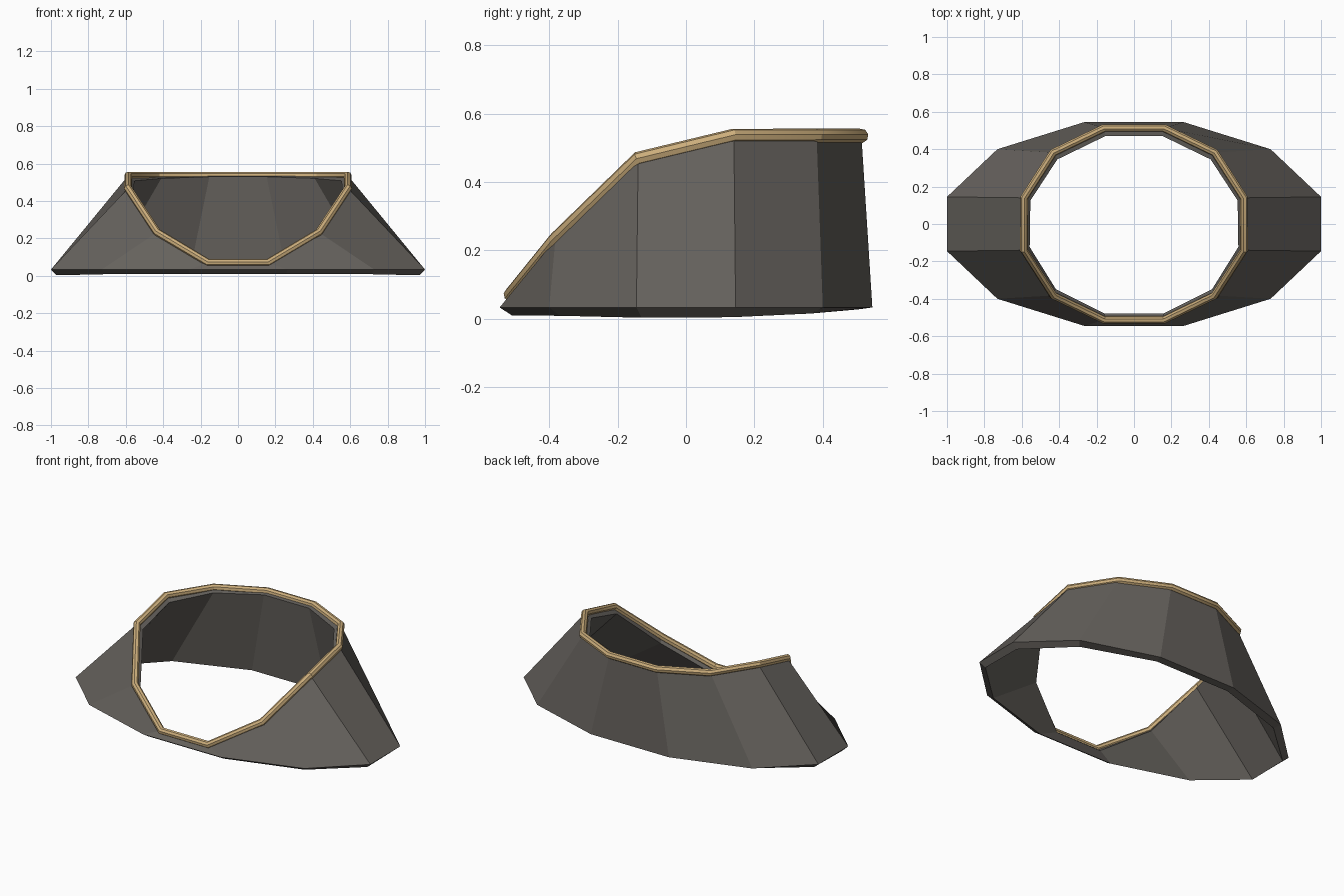
import bpy
import bmesh

if "Cube" in bpy.data.objects:
    bpy.data.objects.remove(bpy.data.objects["Cube"])


def material(name, rgb):
    m = bpy.data.materials.new(name)
    m.diffuse_color = (*rgb, 1.0)
    m.use_nodes = True
    m.node_tree.nodes["Principled BSDF"].inputs["Base Color"].default_value = m.diffuse_color
    return m


def ring(quarter):
    """Mirror three (x, y, z_back, z_front) points into a closed 12-point loop."""
    right = [(x, y, zb) for x, y, zb, zf in quarter]
    left = [(-x, y, zb) for x, y, zb, zf in reversed(quarter)]
    front_left = [(-x, -y, zf) for x, y, zb, zf in quarter]
    front_right = [(x, -y, zf) for x, y, zb, zf in reversed(quarter)]
    return right + left + front_left + front_right


charcoal = material("charcoal", (0.13, 0.12, 0.108))
gold = material("gold", (0.60, 0.42, 0.20))

base = ring([(1.0, 0.145, 0.033, 0.033), (0.73, 0.40, 0.033, 0.033),
             (0.265, 0.545, 0.033, 0.033)])
rim = ring([(0.588, 0.14, 0.535, 0.468), (0.432, 0.382, 0.535, 0.232),
            (0.16, 0.513, 0.535, 0.07)])

# Flared collar wall, thickened inward
bm = bmesh.new()
low = [bm.verts.new(p) for p in base]
high = [bm.verts.new(p) for p in rim]
n = len(low)
for i in range(n):
    j = (i + 1) % n
    bm.faces.new((low[i], low[j], high[j], high[i]))
mesh = bpy.data.meshes.new("collar_wall")
bm.to_mesh(mesh)
bm.free()
mesh.materials.append(charcoal)
wall = bpy.data.objects.new("collar_wall", mesh)
bpy.context.collection.objects.link(wall)
thick = wall.modifiers.new("thickness", 'SOLIDIFY')
thick.thickness = 0.043
thick.offset = -1
thick.use_even_offset = True

# Gold piping that follows the upper edge
curve = bpy.data.curves.new("rim_piping", 'CURVE')
curve.dimensions = '3D'
curve.bevel_depth = 0.021
curve.bevel_resolution = 2
spline = curve.splines.new('POLY')
spline.points.add(n - 1)
for point, co in zip(spline.points, rim):
    point.co = (*co, 1.0)
spline.use_cyclic_u = True
curve.materials.append(gold)
piping = bpy.data.objects.new("rim_piping", curve)
bpy.context.collection.objects.link(piping)
bpy.context.view_layer.objects.active = piping
piping.select_set(True)
bpy.ops.object.convert(target='MESH')
bpy.ops.object.shade_smooth_by_angle()
